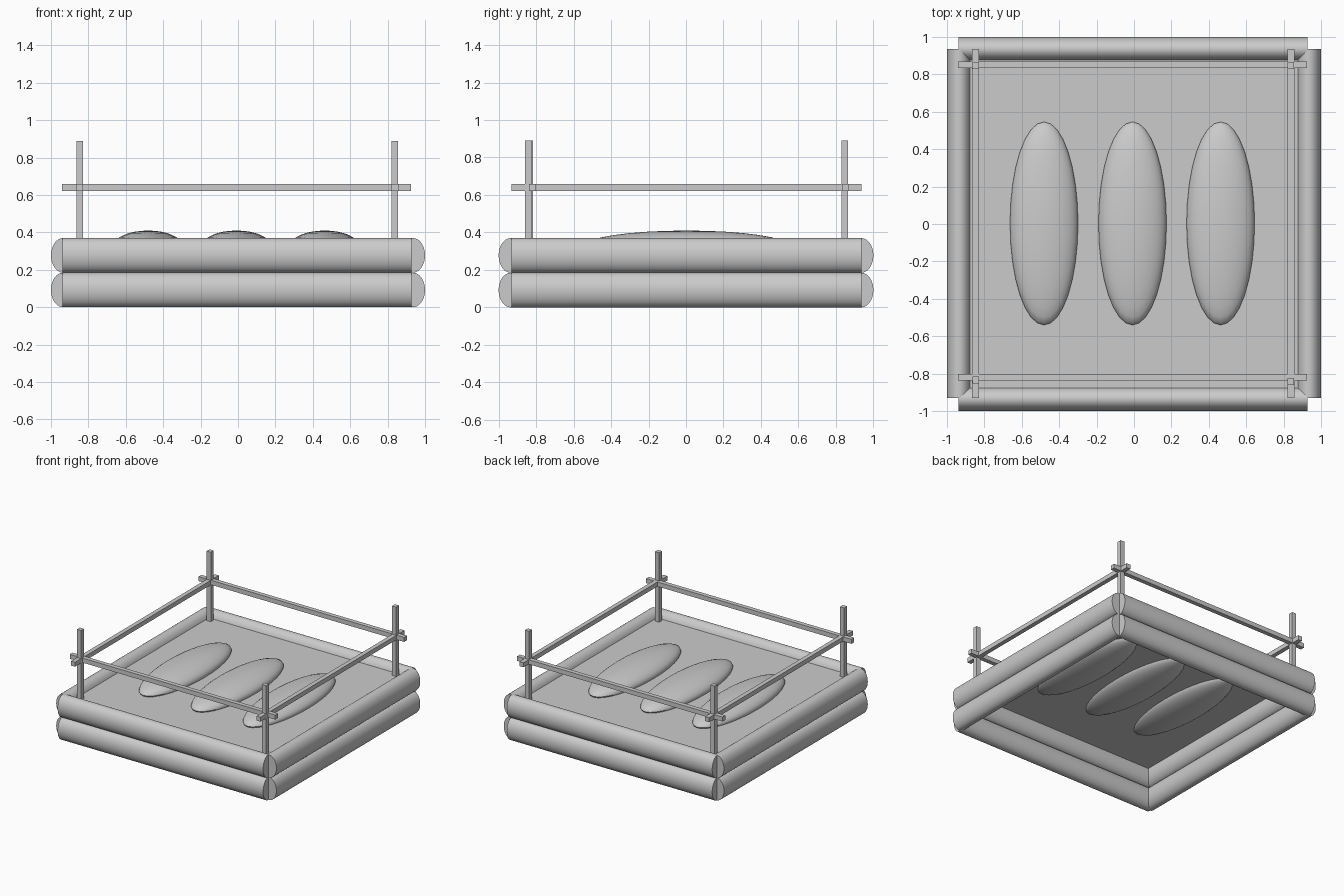
import bpy
from math import pi, radians

if "Cube" in bpy.data.objects:
    bpy.data.objects.remove(bpy.data.objects["Cube"])


def finish(name, smooth=False):
    ob = bpy.context.object
    ob.name = name
    bpy.ops.object.transform_apply(location=False, rotation=True, scale=True)
    if smooth:
        bpy.ops.object.shade_smooth_by_angle(angle=radians(35))
    return ob


def box(name, center, size):
    bpy.ops.mesh.primitive_cube_add(size=1, location=center)
    bpy.context.object.scale = size
    return finish(name)


def log(name, center, along_x):
    # oval cylinder, taller than wide
    rot = (0, pi / 2, 0) if along_x else (pi / 2, 0, 0)
    bpy.ops.mesh.primitive_cylinder_add(vertices=32, radius=1, depth=1.866,
                                        location=center, rotation=rot)
    wide, tall = 0.065, 0.0925
    bpy.context.object.scale = (tall, wide, 1) if along_x else (wide, tall, 1)
    return finish(name, True)


# Two stacked layers of tubes around the edge
for layer, z in (("lower", 0.0925), ("upper", 0.2775)):
    log(f"{layer}_front_tube", (-0.005, -0.935, z), True)
    log(f"{layer}_back_tube", (-0.005, 0.935, z), True)
    log(f"{layer}_left_tube", (-0.935, 0.003, z), False)
    log(f"{layer}_right_tube", (0.935, 0.003, z), False)

# Thin floor sheet
FLOOR = 0.32
bpy.ops.mesh.primitive_plane_add(size=1.8, location=(0, 0, FLOOR))
finish("floor")

# Three long floor cushions
for side, x in (("left", -0.481), ("middle", -0.008), ("right", 0.463)):
    bpy.ops.mesh.primitive_uv_sphere_add(segments=32, ring_count=16, radius=1,
                                         location=(x, 0.003, 0.33))
    bpy.context.object.scale = (0.182, 0.543, 0.08)
    finish(f"{side}_cushion", True)

# Corner posts
T = 0.037
for name, x, y in (("front_left", -0.846, -0.835), ("front_right", 0.838, -0.841),
                   ("back_left", -0.846, 0.847), ("back_right", 0.838, 0.847)):
    box(f"{name}_post", (x, y, (0.89 + FLOOR) / 2), (T, T, 0.89 - FLOOR))

# Crossing rails
RZ = 0.64
box("front_rail", (-0.008, -0.82, RZ), (1.866, T - 0.001, T))
box("back_rail", (-0.008, 0.851, RZ), (1.866, T - 0.001, T))
box("left_rail", (-0.847, 0.003, RZ), (T - 0.001, 1.866, T))
box("right_rail", (0.839, 0.003, RZ), (T - 0.001, 1.866, T))
